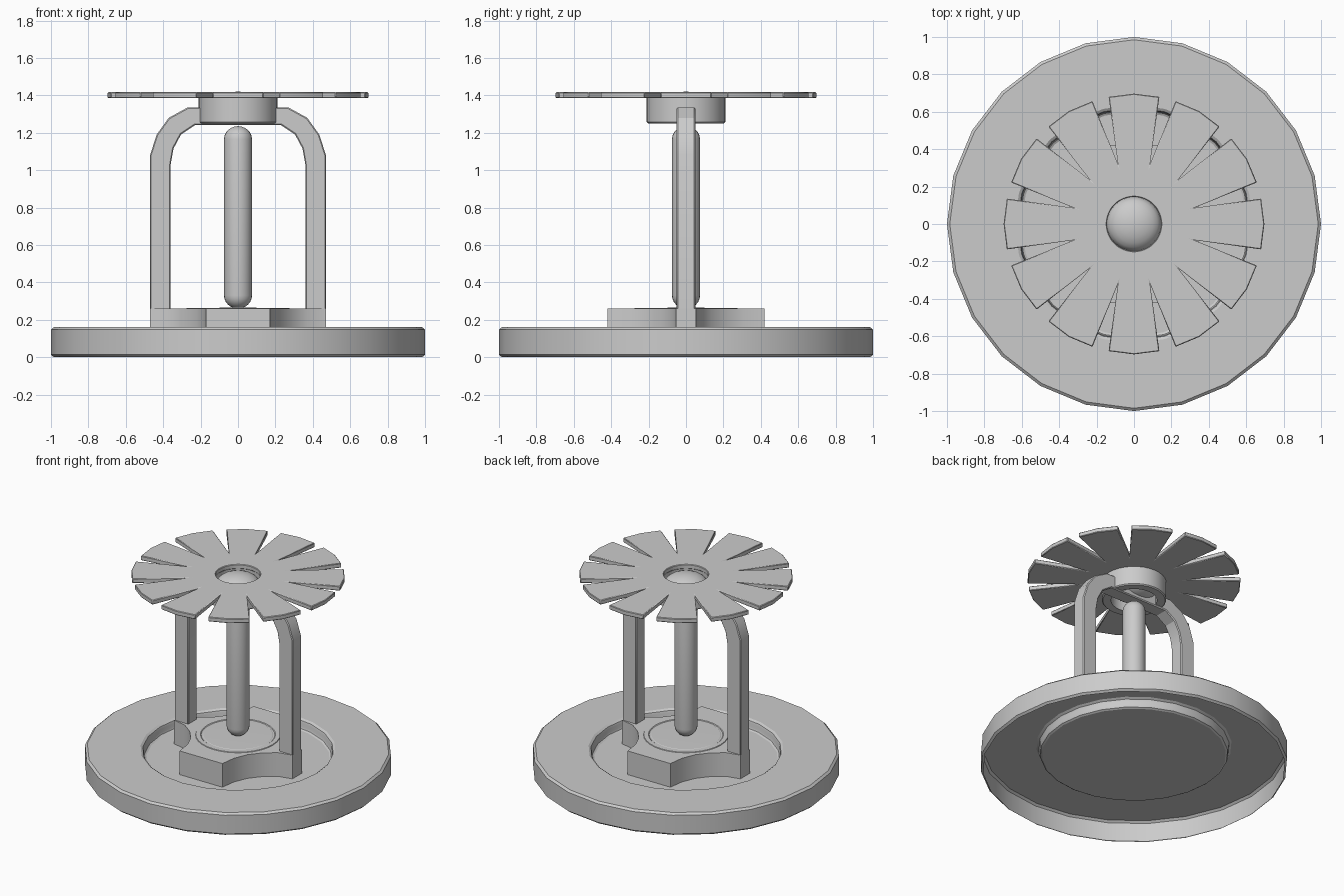
import bpy, bmesh
from math import sin, cos, pi, radians

if "Cube" in bpy.data.objects:
    bpy.data.objects.remove(bpy.data.objects["Cube"])


def finish(name, bm, bevel=0.0, smooth=30):
    bmesh.ops.remove_doubles(bm, verts=bm.verts, dist=1e-5)
    bmesh.ops.recalc_face_normals(bm, faces=bm.faces)
    me = bpy.data.meshes.new(name)
    bm.to_mesh(me)
    bm.free()
    ob = bpy.data.objects.new(name, me)
    bpy.context.collection.objects.link(ob)
    if bevel:
        mod = ob.modifiers.new("edge_bevel", 'BEVEL')
        mod.width, mod.segments, mod.limit_method = bevel, 1, 'ANGLE'
        mod.angle_limit = radians(40)
    bpy.ops.object.select_all(action='DESELECT')
    ob.select_set(True)
    bpy.context.view_layer.objects.active = ob
    if smooth:
        bpy.ops.object.shade_smooth_by_angle(angle=radians(smooth))
    return ob


def lathe(name, profile, n=24, closed=False):
    """Revolve (radius, z) points about the z axis."""
    bm = bmesh.new()
    rings = [[bm.verts.new((r * cos(2 * pi * i / n), r * sin(2 * pi * i / n), z))
              for i in range(n)] if r > 0 else [bm.verts.new((0, 0, z))] * n
             for r, z in profile]
    pairs = list(zip(rings, rings[1:])) + ([(rings[-1], rings[0])] if closed else [])
    for a, b in pairs:
        for i in range(n):
            j = (i + 1) % n
            bm.faces.new(list(dict.fromkeys((a[i], a[j], b[j], b[i]))))
    return finish(name, bm)


def prism(bm, outline, offset):
    """Close an outline into a face and extrude it by an offset."""
    face = bm.faces.new([bm.verts.new(p) for p in outline])
    ext = bmesh.ops.extrude_face_region(bm, geom=[face], use_keep_orig=True)
    bmesh.ops.translate(bm, vec=offset,
                        verts=[v for v in ext['geom'] if isinstance(v, bmesh.types.BMVert)])


# Ceiling plate: hollow pressed shell, open underneath, with a shallow cup
lathe("ceiling_plate", [(0, .09), (.60, .09), (.612, .097), (.617, .11), (.617, .135),
                        (.622, .15), (.637, .16), (.985, .16), (1, .147), (1, .013), (.985, 0)])

# Wrench boss with concave flanks and a round seat sunk in its top
q = [(.17, -.42), (.185, -.31), (.225, -.215), (.29, -.135), (.37, -.075), (.47, -.053)]
half = q + [(x, -y) for x, y in reversed(q)]
outline = half + [(-x, -y) for x, y in half]
bm = bmesh.new()
N = len(outline)


def ring(pts, z):
    return [bm.verts.new((x, y, z)) for x, y in pts]


def seat_ring(r, z, n=32):
    return ring([(r * cos(2 * pi * i / n), r * sin(2 * pi * i / n)) for i in range(n)], z)


low, high = ring(outline, .09), ring(outline, .26)
for i in range(N):
    bm.faces.new((low[i], low[(i + 1) % N], high[(i + 1) % N], high[i]))
seat = [seat_ring(.20, .26), seat_ring(.195, .245), seat_ring(.18, .24)]
seat = []
bm.faces.new(high)
boss = finish("wrench_boss", bm, smooth=25)

# Valve seat: raised lip and button under the bulb
lathe("valve_seat", [(.28, .255), (.275, .264), (.245, .264), (.235, .256), (.225, .262), (0, .266)], 32)

# Frame: two arms joined by an arch over the bulb
outer = [(.47, .09), (.47, 1.08), (.435, 1.19), (.37, 1.28), (.27, 1.335)]
inner = [(.23, 1.24), (.305, 1.19), (.345, 1.115), (.36, 1.03), (.36, .09)]
bm = bmesh.new()
path_out = outer + [(-x, z) for x, z in reversed(outer)]
path_in = list(reversed(inner)) + [(-x, z) for x, z in inner]
for k in range(len(path_out) - 1):
    loop = [path_out[k], path_out[k + 1], path_in[k + 1], path_in[k]]
    a = [bm.verts.new((x, -.05, z)) for x, z in loop]
    b = [bm.verts.new((x, .05, z)) for x, z in loop]
    bm.faces.new(a)
    bm.faces.new(b[::-1])
    for i in (0, 2):
        bm.faces.new((a[i], b[i], b[i + 1], a[i + 1]))
    if k == 0:
        bm.faces.new((a[3], b[3], b[0], a[0]))
    if k == len(path_out) - 2:
        bm.faces.new((a[1], b[1], b[2], a[2]))
finish("frame_arms", bm, bevel=.006, smooth=20)

# Glass bulb with rounded ends
cap = [(.075 * sin(t * pi / 12), .07 * cos(t * pi / 12)) for t in range(7)]
lathe("glass_bulb", [(r, 1.165 + h) for r, h in cap] + [(r, .33 - h) for r, h in reversed(cap)])

# Collar under the deflector and the domed screw in its centre
lathe("collar", [(.15, 1.25), (.203, 1.25), (.21, 1.257), (.21, 1.386), (.15, 1.386)], 32, True)
lathe("screw_dome", [(.145 * sin(t * pi / 12), 1.34 + .08 * cos(t * pi / 12)) for t in range(13)], 32)

# Deflector: twelve petals parted by V slots, round hole in the middle
bm = bmesh.new()
for k in range(12):
    c = 30 * k
    pts = [(-15, .145), (-7.5, .145), (0, .145), (7.5, .145), (15, .145), (15, .33),
           (11.3, .693), (0, .697), (-11.3, .693), (-15, .33)]
    bm.faces.new([bm.verts.new((r * cos(radians(c + d)), r * sin(radians(c + d)), 1.385))
                  for d, r in reversed(pts)])
bmesh.ops.remove_doubles(bm, verts=bm.verts, dist=1e-5)
ext = bmesh.ops.extrude_face_region(bm, geom=bm.faces[:], use_keep_orig=True)
bmesh.ops.translate(bm, vec=(0, 0, .032),
                    verts=[v for v in ext['geom'] if isinstance(v, bmesh.types.BMVert)])
finish("deflector", bm, bevel=.004, smooth=20)
